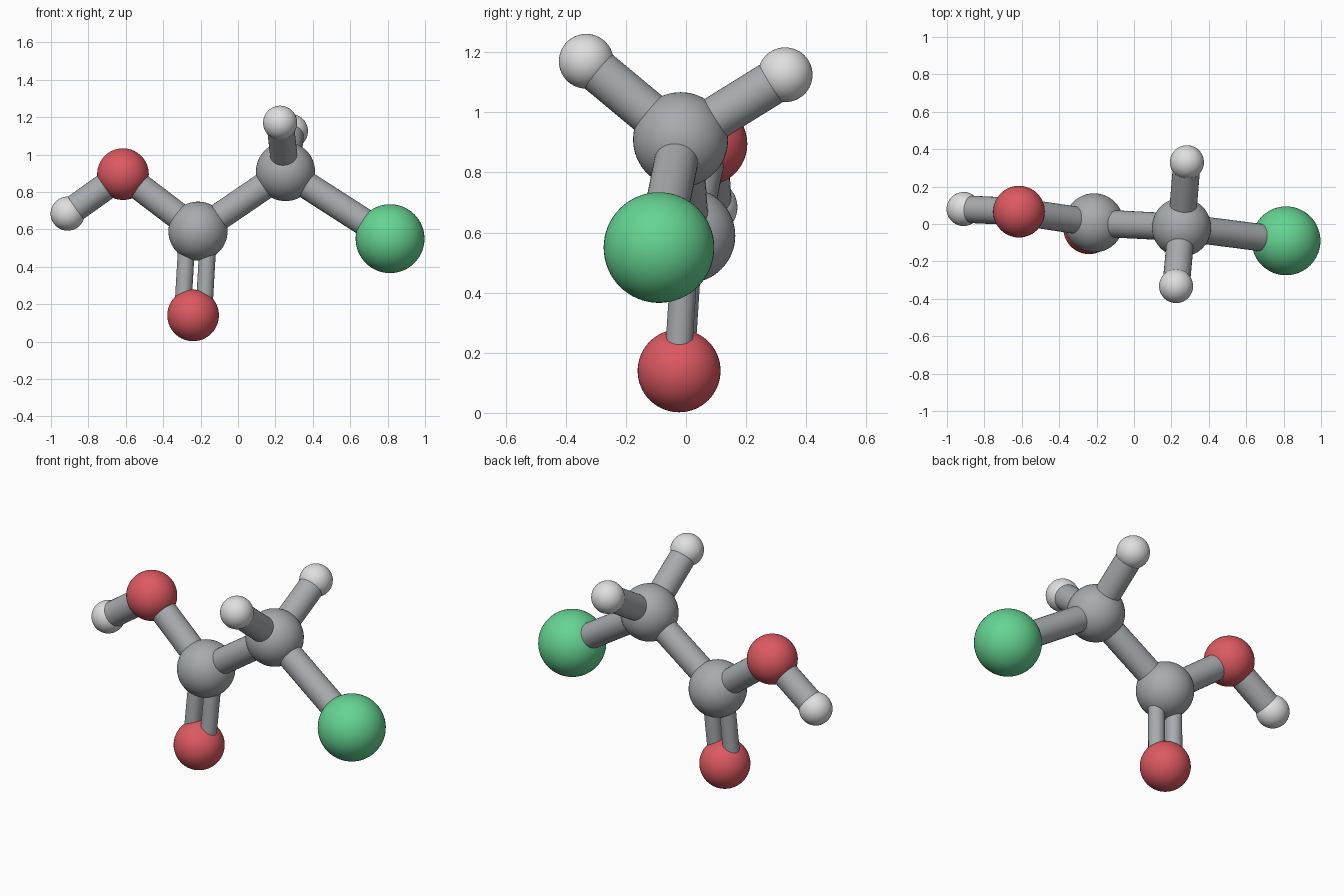
import bpy
from mathutils import Vector

cube = bpy.data.objects.get("Cube")
if cube:
    bpy.data.objects.remove(cube, do_unlink=True)


def material(name, rgb):
    mat = bpy.data.materials.new(name)
    mat.use_nodes = True
    color = (*rgb, 1.0)
    mat.diffuse_color = color
    bsdf = next(n for n in mat.node_tree.nodes if n.type == 'BSDF_PRINCIPLED')
    bsdf.inputs["Base Color"].default_value = color
    return mat


grey = material("grey", (0.39, 0.41, 0.43))
red = material("red", (0.72, 0.10, 0.12))
green = material("green", (0.13, 0.66, 0.29))
white = material("white", (0.74, 0.74, 0.74))

# Atoms: position, radius, material
atoms = {
    "chlorine": ((0.813, -0.09, 0.55), 0.184, green),
    "methylene_carbon": ((0.254, -0.018, 0.909), 0.158, grey),
    "carboxyl_carbon": ((-0.214, 0.006, 0.59), 0.158, grey),
    "carbonyl_oxygen": ((-0.24, -0.023, 0.14), 0.138, red),
    "hydroxyl_oxygen": ((-0.615, 0.066, 0.895), 0.138, red),
    "hydroxyl_hydrogen": ((-0.911, 0.08, 0.684), 0.091, white),
    "front_hydrogen": ((0.225, -0.332, 1.17), 0.091, white),
    "back_hydrogen": ((0.283, 0.33, 1.125), 0.091, white),
}
SINGLE_RADIUS = 0.073
DOUBLE_RADIUS = 0.045
DOUBLE_OFFSET = 0.057


def finish(name, mat):
    obj = bpy.context.object
    obj.name = name
    obj.data.materials.append(mat)
    bpy.ops.object.shade_smooth_by_angle()


def position(name):
    return Vector(atoms[name][0])


def bond(name, start, end, radius):
    axis = end - start
    bpy.ops.mesh.primitive_cylinder_add(
        vertices=32, radius=radius, depth=axis.length,
        location=(start + end) / 2,
        rotation=axis.to_track_quat('Z', 'Y').to_euler())
    finish(name, grey)


# Spheres
for name, (place, radius, mat) in atoms.items():
    bpy.ops.mesh.primitive_uv_sphere_add(
        segments=48, ring_count=32, radius=radius, location=place)
    finish(name, mat)

# Single bonds, running between sphere centres
for a, b in (
    ("methylene_carbon", "chlorine"),
    ("methylene_carbon", "front_hydrogen"),
    ("methylene_carbon", "back_hydrogen"),
    ("methylene_carbon", "carboxyl_carbon"),
    ("carboxyl_carbon", "hydroxyl_oxygen"),
    ("hydroxyl_oxygen", "hydroxyl_hydrogen"),
):
    bond(f"bond_{a}_to_{b}", position(a), position(b), SINGLE_RADIUS)

# Double bond: two thinner rods side by side in the plane of the acid group
carbon = position("carboxyl_carbon")
oxygen = position("carbonyl_oxygen")
plane_normal = (position("methylene_carbon") - carbon).cross(
    position("hydroxyl_oxygen") - carbon)
side = (oxygen - carbon).cross(plane_normal).normalized() * DOUBLE_OFFSET
for label, sign in (("first", 1), ("second", -1)):
    bond(f"double_bond_{label}_rod", carbon + side * sign,
         oxygen + side * sign, DOUBLE_RADIUS)
